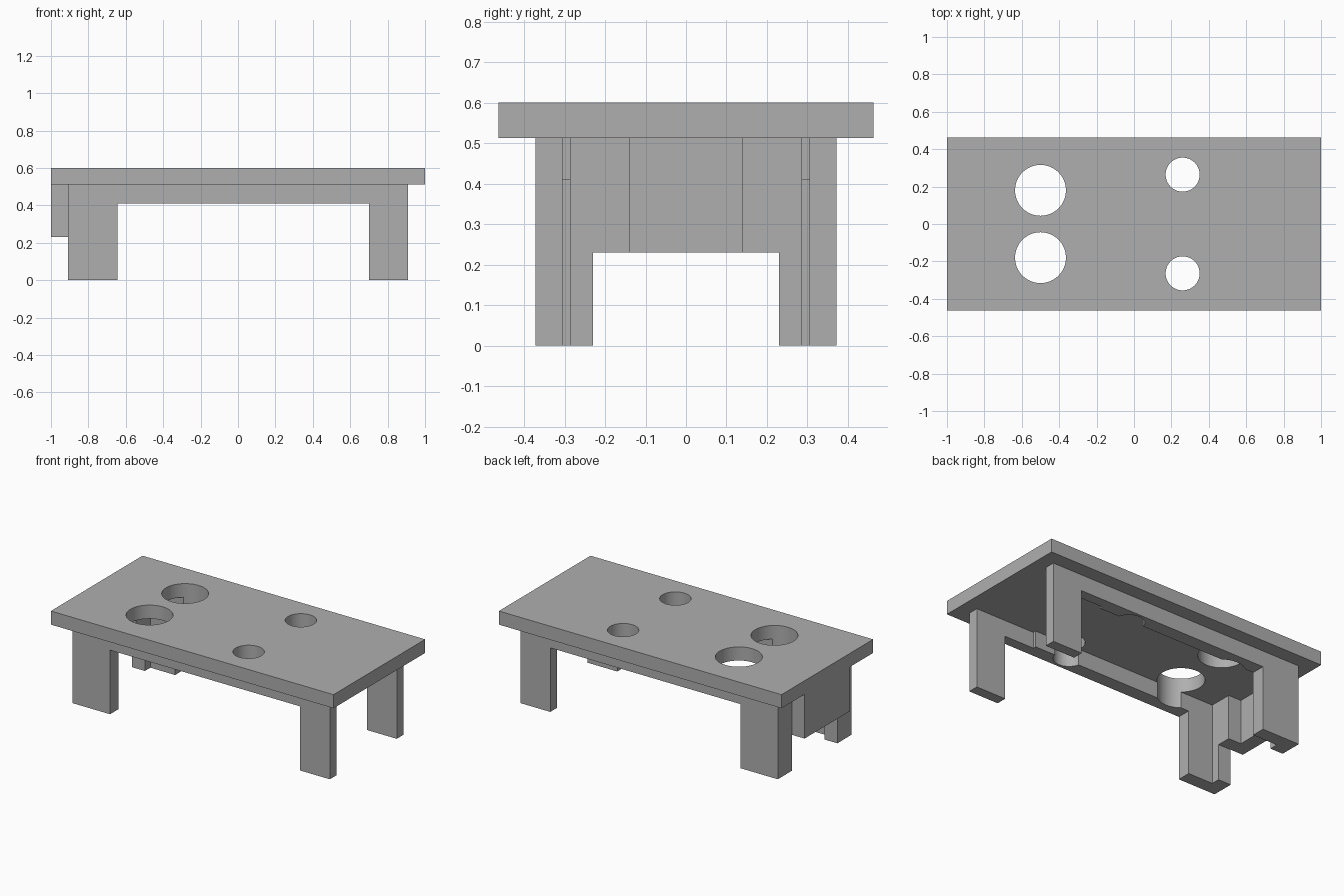
import bpy
import bmesh
import math
from mathutils import Vector

if "Cube" in bpy.data.objects:
    bpy.data.objects.remove(bpy.data.objects["Cube"], do_unlink=True)

grey = bpy.data.materials.new("plain grey")
grey.use_nodes = True
colour = (0.43, 0.43, 0.43, 1)
grey.diffuse_color = colour
grey.node_tree.nodes["Principled BSDF"].inputs["Base Color"].default_value = colour

TOP, UNDER, RAIL, APRON = 0.60, 0.513, 0.41, 0.23
OUTER = 0.372


def prism(name, outline, start, end, axis="z"):
    """Extrude a plan outline (x, y) along z, or a side outline (x, z) along y."""
    bm = bmesh.new()
    if axis == "z":
        points = [(a, b, start) for a, b in outline]
        move = Vector((0, 0, end - start))
    else:
        points = [(a, start, b) for a, b in outline]
        move = Vector((0, end - start, 0))
    face = bm.faces.new([bm.verts.new(p) for p in points])
    geom = bmesh.ops.extrude_face_region(bm, geom=[face])["geom"]
    bmesh.ops.translate(bm, vec=move, verts=[g for g in geom if isinstance(g, bmesh.types.BMVert)])
    bmesh.ops.recalc_face_normals(bm, faces=bm.faces)
    mesh = bpy.data.meshes.new(name)
    bm.to_mesh(mesh)
    bm.free()
    mesh.materials.append(grey)
    obj = bpy.data.objects.new(name, mesh)
    bpy.context.collection.objects.link(obj)
    return obj


def rect(x0, x1, b0, b1):
    return [(x0, b0), (x1, b0), (x1, b1), (x0, b1)]


def apply(obj, mod):
    bpy.context.view_layer.objects.active = obj
    bpy.ops.object.modifier_apply(modifier=mod.name)


def combine(obj, other, operation):
    mod = obj.modifiers.new("combine", "BOOLEAN")
    mod.operation = operation
    mod.solver = "EXACT"
    mod.object = other
    apply(obj, mod)


# Table slab
slab = prism("table_slab", rect(-1, 1, -0.463, 0.463), UNDER, TOP)

# End housing, C-shaped in plan
wing = [(-1, 0.23), (-0.82, 0.23), (-0.82, 0.14), (-0.91, 0.14)]
frame = prism("leg_frame", wing + [(x, -y) for x, y in reversed(wing)], APRON, UNDER)

# Arched sides: thin full-length arch, thicker stretch, deep corner post
arch = [(-0.91, 0), (-0.645, 0), (-0.645, RAIL), (0.70, RAIL),
        (0.70, 0), (0.91, 0), (0.91, UNDER), (-0.91, UNDER)]
thick = arch[:3] + [(0.49, RAIL), (0.49, UNDER), (-0.91, UNDER)]
for s in (-1, 1):
    parts = [
        prism("side_arch", arch, s * 0.305, s * OUTER, "y"),
        prism("side_thickening", thick, s * 0.285, s * OUTER, "y"),
        prism("corner_post", rect(-0.91, -0.82, 0, UNDER), s * 0.23, s * OUTER, "y"),
    ]
    for part in parts:
        combine(frame, part, "UNION")
        bpy.data.objects.remove(part, do_unlink=True)

# Round holes through the slab and into the rails
for x, y, radius in ((-0.5, 0.18, 0.136), (0.26, 0.264, 0.091)):
    ring = [(math.cos(i * math.tau / 64), math.sin(i * math.tau / 64)) for i in range(64)]
    for s in (-1, 1):
        outline = [(x + radius * c, s * y + radius * d) for c, d in ring]
        cutter = prism("hole_cutter", outline, 0.3, 0.8)
        cutter.hide_render = True
        for obj in (slab, frame):
            combine(obj, cutter, "DIFFERENCE")
        bpy.data.objects.remove(cutter, do_unlink=True)

# Merge flat seams and keep crisp edges
for obj in (slab, frame):
    mod = obj.modifiers.new("merge_flat", "DECIMATE")
    mod.decimate_type = "DISSOLVE"
    mod.angle_limit = math.radians(1)
    apply(obj, mod)
    bpy.ops.object.select_all(action="DESELECT")
    obj.select_set(True)
    bpy.ops.object.shade_smooth_by_angle(angle=math.radians(30))
